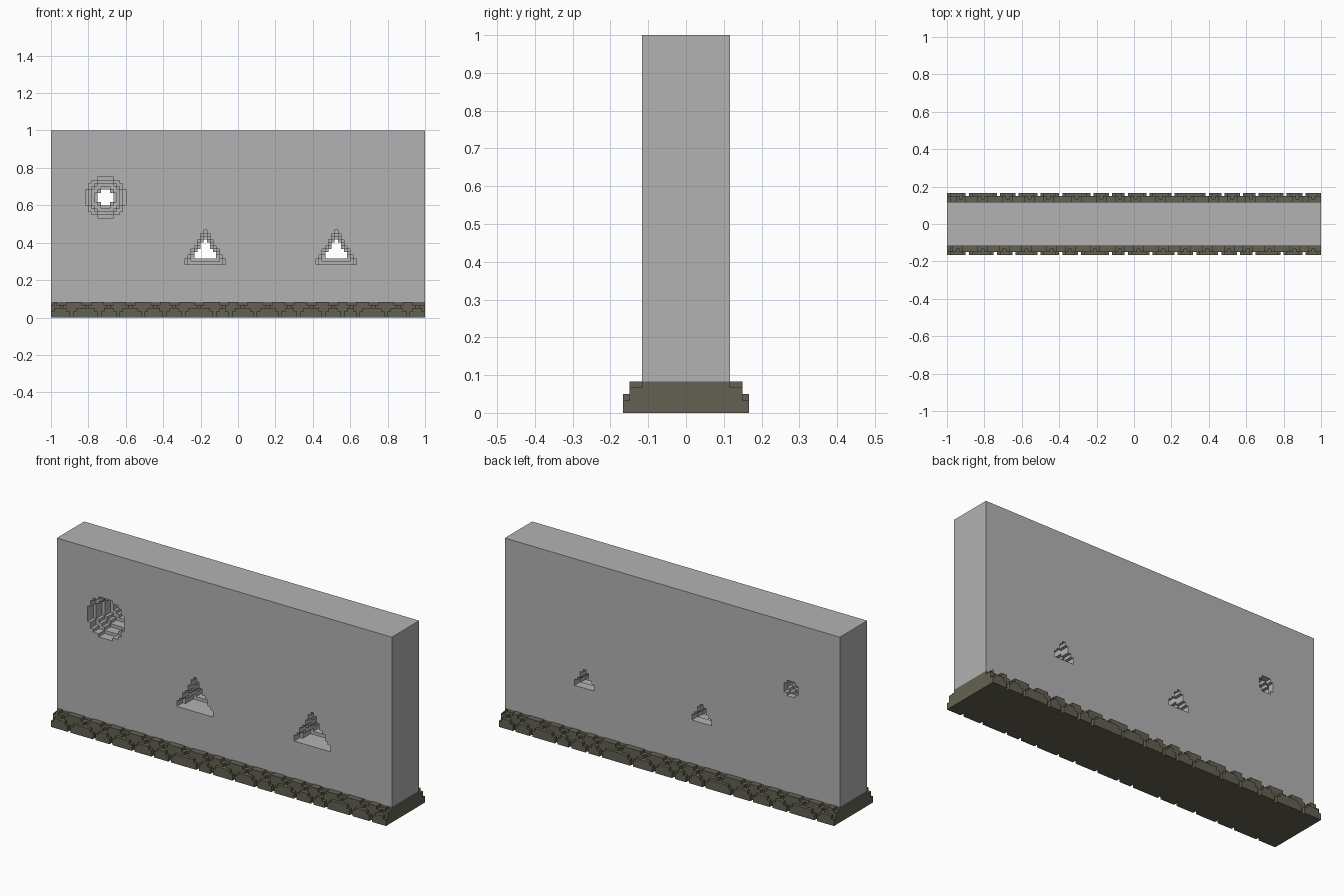
import bpy, bmesh, math

cube = bpy.data.objects.get("Cube")
if cube:
    bpy.data.objects.remove(cube, do_unlink=True)

U = 1 / 60  # one block unit; x runs 0..120, z runs 0..60, y is centred


def material(name, rgb):
    m = bpy.data.materials.new(name)
    m.use_nodes = True
    m.diffuse_color = (*rgb, 1)
    m.node_tree.nodes["Principled BSDF"].inputs["Base Color"].default_value = (*rgb, 1)
    return m


CONCRETE = material("concrete grey", (0.45, 0.45, 0.45))
STONE = material("mossy stone", (0.127, 0.12, 0.085))


def add_prism(bm, spans, z0, y0, y1):
    """Extrude a stepped outline along y; spans holds (left, right) per unit row."""
    left, right = [], []
    for k, (a, b) in enumerate(spans):
        for side, x, i in ((left, a, 0), (right, b, 1)):
            if k and spans[k - 1][i] == x:
                side[-1] = (x, z0 + k + 1)
            else:
                side += [(x, z0 + k), (x, z0 + k + 1)]
    outline = right + left[::-1]
    front = [bm.verts.new(((x - 60) * U, y0 * U, z * U)) for x, z in outline]
    back = [bm.verts.new(((x - 60) * U, y1 * U, z * U)) for x, z in outline]
    bm.faces.new(front)
    bm.faces.new(back[::-1])
    n = len(outline)
    for i in range(n):
        j = (i + 1) % n
        bm.faces.new((front[j], front[i], back[i], back[j]))


def finish(bm, name, mat):
    bmesh.ops.recalc_face_normals(bm, faces=bm.faces)
    mesh = bpy.data.meshes.new(name)
    bm.to_mesh(mesh)
    bm.free()
    mesh.materials.append(mat)
    obj = bpy.data.objects.new(name, mesh)
    bpy.context.collection.objects.link(obj)
    return obj


def centred(cx, widths):
    return [(cx - w / 2, cx + w / 2) for w in widths]


# Wall slab
bm = bmesh.new()
add_prism(bm, [(0, 120)] * 55, 5, -7, 7)
wall = finish(bm, "wall", CONCRETE)

# Funnel openings: (floor row, row widths, depth where the stage ends)
TRIANGLE = [
    (17, [13, 13, 11, 9, 9, 7, 5, 5, 3, 3, 1], -4),
    (17, [11, 11, 9, 9, 7, 5, 5, 3, 3, 1], 0),
    (18, [9, 9, 7, 7, 5, 3, 3, 1], 4),
    (19, [7, 7, 5, 3, 3, 1], 9),
]


def disc(d):
    r = d / 2
    return [2 * int(math.sqrt(r * r - (k - r + 0.5) ** 2)) + 1 for k in range(d)]


ROUND = [(32 + i, disc(13 - 2 * i), end) for i, end in enumerate((-4, -1, 2, 5, 9))]


def cut_opening(cx, stages):
    for floor, widths, end in stages:
        bm = bmesh.new()
        add_prism(bm, centred(cx, widths), floor, -9, end)
        cutter = finish(bm, "opening_cutter", CONCRETE)
        cutter.hide_render = True
        mod = wall.modifiers.new("opening", 'BOOLEAN')
        mod.operation = 'DIFFERENCE'
        mod.solver = 'EXACT'
        mod.object = cutter
        bpy.context.view_layer.objects.active = wall
        bpy.ops.object.modifier_apply(modifier=mod.name)
        bpy.data.objects.remove(cutter, do_unlink=True)


cut_opening(17.5, ROUND)
cut_opening(49.5, TRIANGLE)
cut_opening(91.5, TRIANGLE)

# Stepped footing behind the stones
bm = bmesh.new()
for half, z, rows in ((9, 0, 3), (8, 3, 1), (7, 4, 1)):
    add_prism(bm, [(0, 120)] * rows, z, -half, half)
finish(bm, "footing_core", STONE)

# Facing stones, with narrow joints that widen at the top corners
LOWER_FRONT = [6, 15, 21, 29, 36, 42, 52, 57, 65, 73, 79, 87, 93, 98, 107, 114]
LOWER_BACK = [6, 16, 22, 29, 36, 46, 52, 57, 64, 72, 83, 88, 94, 99, 108, 114]
UPPER_FRONT = [3, 11, 18, 25, 33, 39, 47, 55, 61, 69, 76, 83, 90, 96, 103, 111, 117]
UPPER_BACK = [4, 11, 19, 26, 32, 41, 49, 55, 60, 68, 77, 85, 91, 97, 104, 112, 117]


def stone_course(name, joints, z, rows, y0, y1):
    bm = bmesh.new()
    ends = [-1] + joints + [120]
    for a, b in zip(ends, ends[1:]):
        spans = [(a + 1, b)] * (rows - 1) + [(a + 2, b - 1)]
        add_prism(bm, spans, z, y0, y1)
    finish(bm, name, STONE)


stone_course("front_lower_stones", LOWER_FRONT, 0, 3, -10, -9)
stone_course("back_lower_stones", LOWER_BACK, 0, 3, 9, 10)
stone_course("front_upper_stones", UPPER_FRONT, 3, 2, -9, -7)
stone_course("back_upper_stones", UPPER_BACK, 3, 2, 7, 9)
